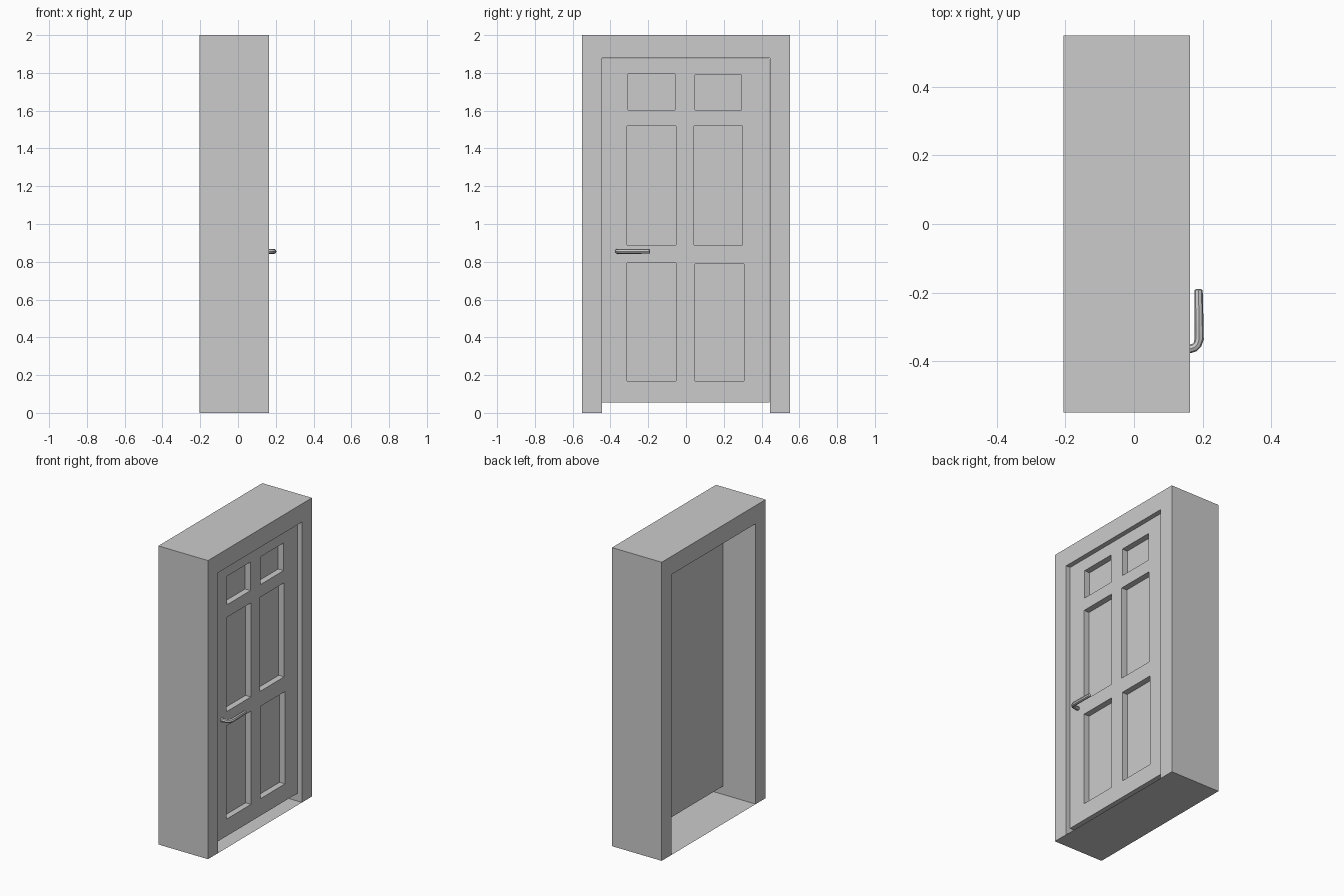
import bpy, bmesh

if "Cube" in bpy.data.objects:
    bpy.data.objects.remove(bpy.data.objects["Cube"])


def mesh_object(name, bm):
    bmesh.ops.recalc_face_normals(bm, faces=bm.faces)
    mesh = bpy.data.meshes.new(name)
    bm.to_mesh(mesh)
    bm.free()
    obj = bpy.data.objects.new(name, mesh)
    bpy.context.collection.objects.link(obj)
    return obj


def add_box(bm, x0, x1, y0, y1, z0, z1):
    verts = bmesh.ops.create_cube(bm, size=1)["verts"]
    for v in verts:
        v.co.x = x1 if v.co.x > 0 else x0
        v.co.y = y1 if v.co.y > 0 else y0
        v.co.z = z1 if v.co.z > 0 else z0


def activate(obj):
    bpy.ops.object.select_all(action='DESELECT')
    obj.select_set(True)
    bpy.context.view_layer.objects.active = obj


BACK, FRONT = -0.205, 0.163
DOOR_BACK, DOOR_FRONT, PANEL = 0.038, 0.133, 0.093
OPEN_Y, OPEN_Z = 0.445, 1.878

# Deep frame: upside-down U profile extruded along x
profile = [(-0.55, 0), (-0.55, 2), (0.55, 2), (0.55, 0),
           (OPEN_Y, 0), (OPEN_Y, OPEN_Z), (-OPEN_Y, OPEN_Z), (-OPEN_Y, 0)]
bm = bmesh.new()
face = bm.faces.new([bm.verts.new((BACK, y, z)) for y, z in profile])
new = bmesh.ops.extrude_face_region(bm, geom=[face], use_keep_orig=True)["geom"]
bmesh.ops.translate(bm, vec=(FRONT - BACK, 0, 0),
                    verts=[g for g in new if isinstance(g, bmesh.types.BMVert)])
mesh_object("door_frame", bm)

# Thin threshold closing the bottom of the frame
bm = bmesh.new()
bm.faces.new([bm.verts.new((x, y, 0)) for x, y in
              [(BACK, -OPEN_Y), (FRONT, -OPEN_Y), (FRONT, OPEN_Y), (BACK, OPEN_Y)]])
mesh_object("threshold", bm)

# Door leaf
bm = bmesh.new()
add_box(bm, DOOR_BACK, DOOR_FRONT, -0.444, 0.442, 0.055, 1.876)
door = mesh_object("door", bm)

# Six recessed panels cut into the front of the door
panels = [(-0.307, -0.057, 1.603, 1.794), (0.048, 0.293, 1.603, 1.788),
          (-0.312, -0.053, 0.889, 1.519), (0.043, 0.298, 0.889, 1.519),
          (-0.312, -0.052, 0.169, 0.794), (0.048, 0.308, 0.169, 0.787)]
bm = bmesh.new()
for p in panels:
    add_box(bm, PANEL, 0.2, *p)
cutter = mesh_object("panel_cutter", bm)
cutter.hide_render = True
mod = door.modifiers.new("panels", 'BOOLEAN')
mod.operation = 'DIFFERENCE'
mod.solver = 'EXACT'
mod.object = cutter
activate(door)
bpy.ops.object.modifier_apply(modifier=mod.name)
bpy.data.objects.remove(cutter)

# Lever handle: bent round bar, slightly tapered at the tip
path = [(0.125, -0.365, 1), (0.163, -0.364, 1), (0.176, -0.360, 1),
        (0.185, -0.351, 1), (0.190, -0.335, 1.08), (0.190, -0.31, 1.04),
        (0.188, -0.197, 0.98), (0.188, -0.192, 0.85), (0.188, -0.190, 0.6)]
curve = bpy.data.curves.new("handle", 'CURVE')
curve.dimensions = '3D'
curve.bevel_depth = 0.0125
curve.bevel_resolution = 2
curve.use_fill_caps = True
spline = curve.splines.new('POLY')
spline.points.add(len(path) - 1)
for pt, (x, y, r) in zip(spline.points, path):
    pt.co = (x, y, 0.855, 1)
    pt.radius = r
handle = bpy.data.objects.new("handle", curve)
bpy.context.collection.objects.link(handle)
activate(handle)
bpy.ops.object.convert(target='MESH')
bpy.ops.object.shade_smooth_by_angle()
